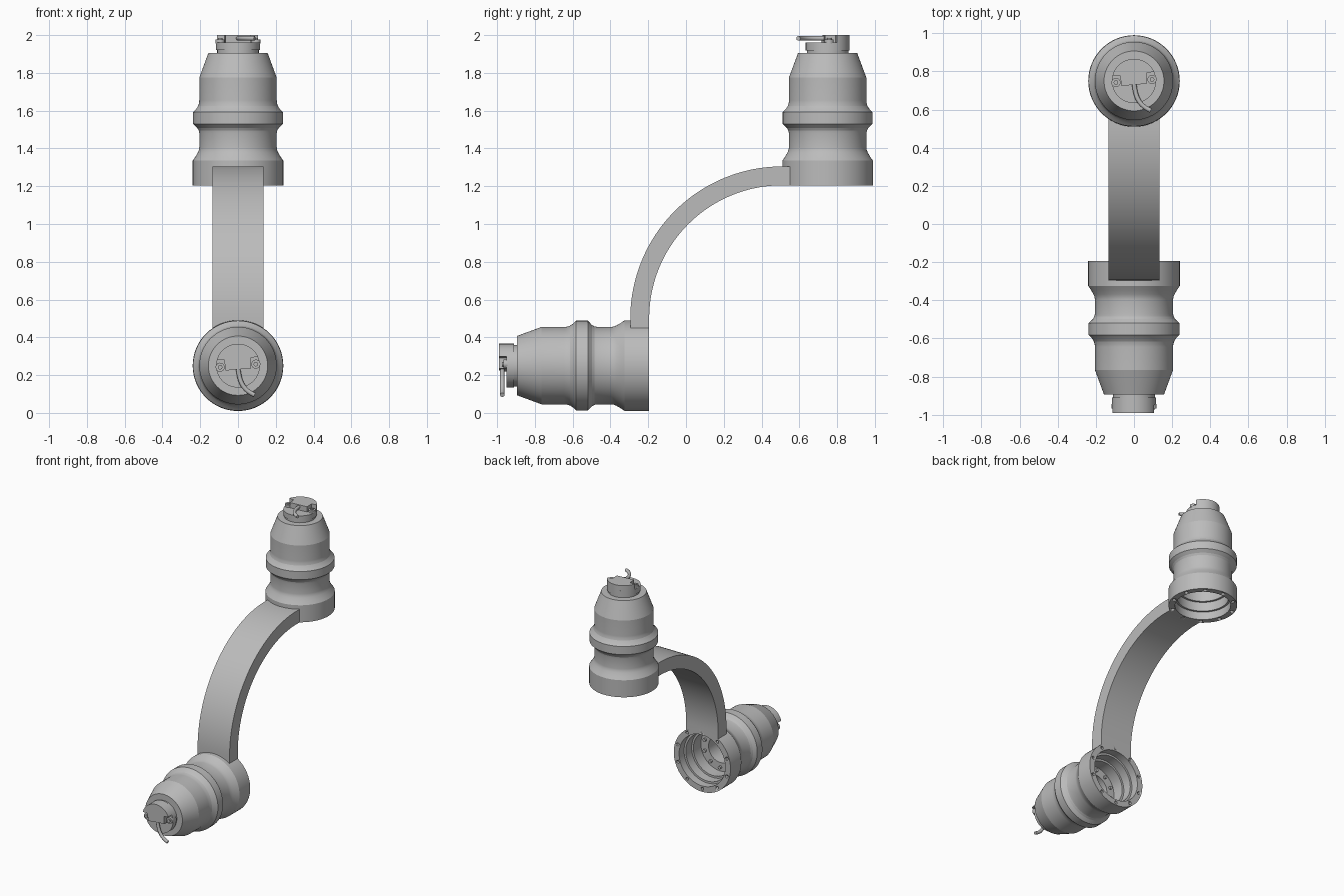
import bpy, bmesh
from math import pi, sin, cos, radians
from mathutils import Matrix, Vector

cube = bpy.data.objects.get("Cube")
if cube:
    bpy.data.objects.remove(cube)

grey = bpy.data.materials.new("neutral grey")
grey.use_nodes = True
GREY = (0.5, 0.5, 0.5, 1)
grey.diffuse_color = GREY
grey.node_tree.nodes["Principled BSDF"].inputs["Base Color"].default_value = GREY


def finish(name, bm, place, angle=15):
    """Turn a bmesh into a placed, shaded object."""
    bmesh.ops.recalc_face_normals(bm, faces=bm.faces)
    bm.transform(place)
    mesh = bpy.data.meshes.new(name)
    bm.to_mesh(mesh)
    bm.free()
    mesh.materials.append(grey)
    obj = bpy.data.objects.new(name, mesh)
    bpy.context.collection.objects.link(obj)
    bpy.ops.object.select_all(action="DESELECT")
    obj.select_set(True)
    bpy.context.view_layer.objects.active = obj
    bpy.ops.object.shade_smooth_by_angle(angle=radians(angle))
    return obj


def lathe(profile, steps=64):
    """Spin (radius, height) points around z."""
    bm = bmesh.new()
    verts = [bm.verts.new((r, 0, h)) for r, h in profile]
    edges = [bm.edges.new(pair) for pair in zip(verts, verts[1:])]
    bmesh.ops.spin(bm, geom=verts + edges, cent=(0, 0, 0), axis=(0, 0, 1),
                   angle=2 * pi, steps=steps)
    bmesh.ops.remove_doubles(bm, verts=bm.verts, dist=1e-5)
    return bm


def prism(outline, depth):
    """Extrude a closed outline of 3D points along a vector."""
    bm = bmesh.new()
    face = bm.faces.new([bm.verts.new(p) for p in outline])
    out = bmesh.ops.extrude_face_region(bm, geom=[face], use_keep_orig=True)
    moved = [v for v in out["geom"] if isinstance(v, bmesh.types.BMVert)]
    bmesh.ops.translate(bm, verts=moved, vec=depth)
    return bm


def pegs(spots, radius, low, high):
    """Short round pegs standing along z."""
    bm = bmesh.new()
    for x, y in spots:
        bmesh.ops.create_cone(bm, cap_ends=True, segments=20, radius1=radius,
                              radius2=radius, depth=high - low,
                              matrix=Matrix.Translation((x, y, (low + high) / 2)))
    return bm


def circle_spots(count, radius):
    return [(radius * cos(2 * pi * (i + 0.5) / count),
             radius * sin(2 * pi * (i + 0.5) / count)) for i in range(count)]


# Housing section: stepped cavity, open rim, flange, waist, collar, cone
HOUSING = [(0, .36), (.10, .36), (.10, .22), (.165, .22), (.165, .13), (.18, .13),
           (.18, .06), (.195, .06), (.195, 0), (.24, 0), (.24, .13), (.225, .152),
           (.213, .173), (.207, .187), (.205, .20), (.205, .275), (.208, .29),
           (.216, .304), (.238, .325), (.238, .387), (.222, .403), (.211, .42),
           (.206, .436), (.205, .45), (.205, .57), (.157, .70), (0, .70)]
CAP = [(0, .69), (.11, .69), (.11, .715), (.116, .715), (.116, .755), (0, .755)]


def build_joint(prefix, place):
    # Housing with bolt holes drilled in its open rim
    housing = finish(prefix + "_housing", lathe(HOUSING), place)
    holes = finish("hole_cutter", pegs(circle_spots(10, .2175), .012, -.02, .03), place)
    holes.hide_render = True
    cut = housing.modifiers.new("rim_holes", "BOOLEAN")
    cut.operation, cut.solver, cut.object = "DIFFERENCE", "EXACT", holes
    bpy.context.view_layer.objects.active = housing
    bpy.ops.object.modifier_apply(modifier=cut.name)
    bpy.data.objects.remove(holes)

    # Bolts on the shelf inside the cavity
    finish(prefix + "_inner_bolts", pegs(circle_spots(10, .135), .012, .205, .225), place, 30)

    # End cap, turned slightly about the axis
    finish(prefix + "_end_cap", lathe(CAP), place)
    turned = place @ Matrix.Rotation(radians(5), 4, "Z")
    arc = [(.116 * cos(radians(a)), .116 * sin(radians(a)), .75) for a in range(20, 161, 5)]
    outline = arc + [(-.07, .035, .75), (-.068, -.02, .75), (.068, -.02, .75), (.07, .035, .75)]
    finish(prefix + "_cap_cover", prism(outline, Vector((0, 0, .045))), turned)

    # Screw lugs either side of the cover
    sides = [(-.095, 0), (.095, 0)]
    finish(prefix + "_screw_lugs", pegs(sides, .024, .75, .772), turned, 30)
    finish(prefix + "_screws", pegs(sides, .012, .77, .78), turned, 30)

    # Cable leaving the cover
    curve = bpy.data.curves.new(prefix + "_cable", "CURVE")
    curve.dimensions = "3D"
    curve.bevel_depth, curve.bevel_resolution, curve.use_fill_caps = .012, 3, True
    spline = curve.splines.new("BEZIER")
    spline.bezier_points.add(1)
    ends = [((0, 0, .778), (.005, -.09, .778)), ((.088, -.155, .778), (.03, -.13, .778))]
    for point, (co, handle) in zip(spline.bezier_points, ends):
        point.co = co
        point.handle_left = point.handle_right = handle
    curve.materials.append(grey)
    cable = bpy.data.objects.new(prefix + "_cable", curve)
    cable.matrix_world = place
    bpy.context.collection.objects.link(cable)


build_joint("upper", Matrix.Translation((0, .75, 1.205)))
build_joint("lower", Matrix.Translation((0, -.195, .25)) @ Matrix.Rotation(pi / 2, 4, "X"))


# Curved flat arm joining the two housings
def arm_edge(radius):
    points = [(-.135, .51 - radius, .45)]
    for i in range(41):
        a = pi / 2 * i / 40
        points.append((-.135, .51 - radius * cos(a), .50 + radius * sin(a)))
    return points + [(-.135, .552, .50 + radius)]


finish("curved_arm", prism(arm_edge(.805) + arm_edge(.705)[::-1], Vector((.27, 0, 0))),
       Matrix.Identity(4))
